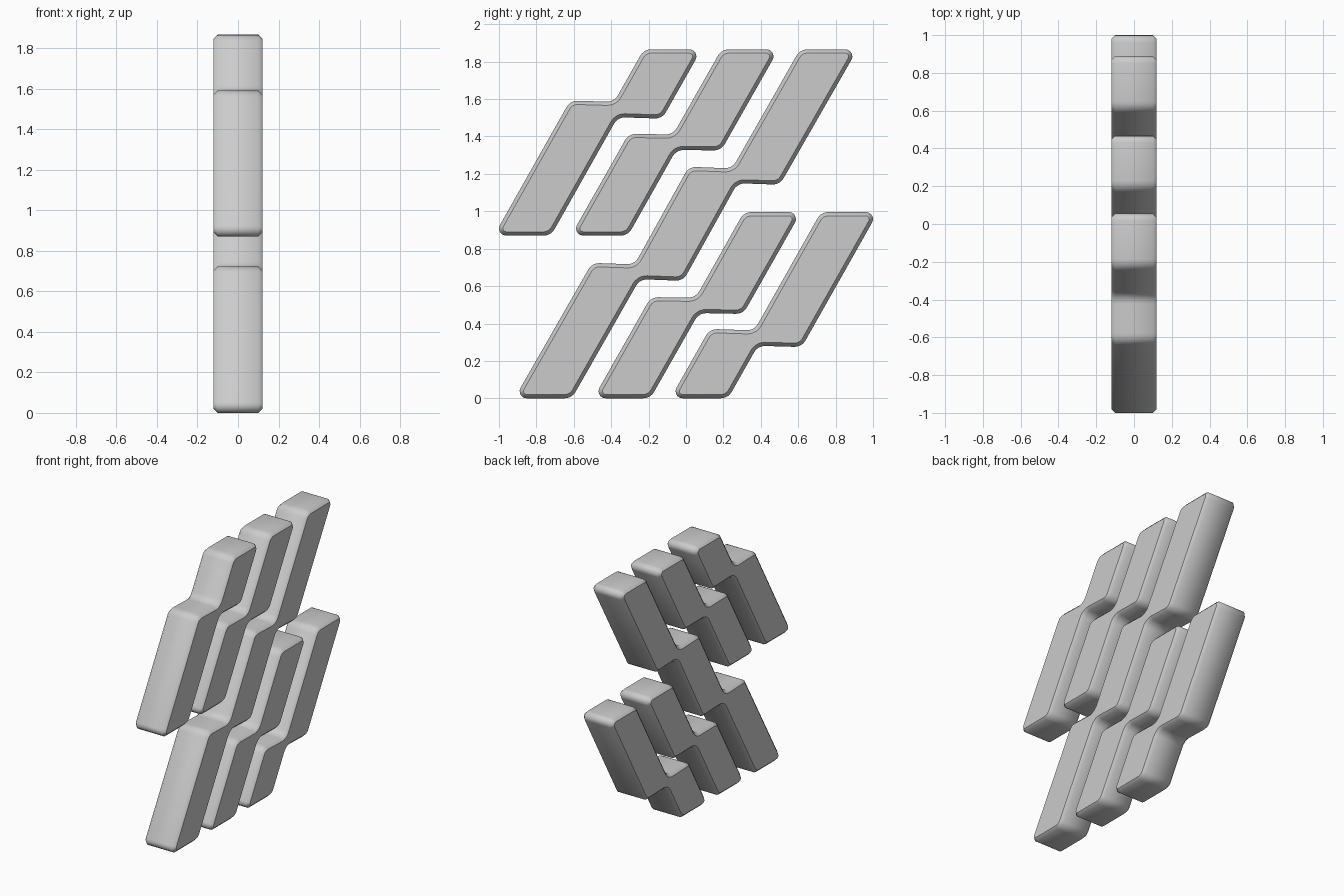
import bpy, bmesh, math
from mathutils import Vector

if "Cube" in bpy.data.objects:
    bpy.data.objects.remove(bpy.data.objects["Cube"])

HALF, CH, H = 0.12, 0.02, 1.866   # half thickness, edge chamfer, total height


def turn(pts):
    """Half turn about the middle of the emblem."""
    return [(-y, H - z) for y, z in pts]


def fillet(pts, seg=5):
    """Round every corner of a (y, z) outline with an arc."""
    out, n = [], len(pts)
    for i in range(n):
        p = Vector(pts[i])
        a = (Vector(pts[i - 1]) - p).normalized()
        b = (Vector(pts[(i + 1) % n]) - p).normalized()
        half = a.angle(b) / 2
        d = 0.065 if half < math.pi / 4 else 0.04
        r = d * math.tan(half)
        c = p + (a + b).normalized() * (d / math.cos(half))
        u, v = p + a * d - c, p + b * d - c
        sweep = u.angle(v)
        for k in range(seg + 1):
            t = k / seg
            w = (u * math.sin((1 - t) * sweep) + v * math.sin(t * sweep)) / math.sin(sweep)
            out.append(c + w.normalized() * r)
    return out


def inset(pts, d):
    """Offset a counter-clockwise outline inwards."""
    out, n = [], len(pts)
    for i in range(n):
        e1 = (pts[i] - pts[i - 1]).normalized()
        e2 = (pts[(i + 1) % n] - pts[i]).normalized()
        n1, n2 = Vector((-e1.y, e1.x)), Vector((-e2.y, e2.x))
        m = (n1 + n2).normalized()
        out.append(pts[i] + m * d / m.dot(n1))
    return out


def bar(name, corners):
    """Stepped slanted bar: flat caps, smooth chamfered rim."""
    outer = fillet(corners)
    inner = inset(outer, CH)
    bm = bmesh.new()
    rings = [[bm.verts.new((x, p.x, p.y)) for p in prof] for x, prof in (
        (-HALF, inner), (-HALF + CH, outer), (HALF - CH, outer), (HALF, inner))]
    n = len(outer)
    for lo, hi in zip(rings, rings[1:]):
        for i in range(n):
            j = (i + 1) % n
            bm.faces.new((lo[i], lo[j], hi[j], hi[i])).smooth = True
    caps = [bm.faces.new(rings[0][::-1]), bm.faces.new(rings[-1])]
    for f in caps:
        for e in f.edges:
            e.smooth = False
    bmesh.ops.recalc_face_normals(bm, faces=bm.faces)
    me = bpy.data.meshes.new(name)
    bm.to_mesh(me)
    bm.free()
    bpy.context.collection.objects.link(bpy.data.objects.new(name, me))


# Outlines in (y, z), counter-clockwise from the lower left corner
outer_bar = [(-1.027, .870), (-.722, .870), (-.365, 1.503), (-.127, 1.495),
             (.083, H), (-.225, H), (-.384, 1.585), (-.619, 1.592)]
inner_bar = [(-.615, .870), (-.310, .870), (-.052, 1.328), (.188, 1.325),
             (.495, H), (.190, H), (-.069, 1.410), (-.306, 1.415)]
half_long = [(-.917, 0), (-.610, 0), (-.247, .637), (-.015, .628),
             (.275, 1.150), (.502, 1.142)]

bar("long_centre_bar", half_long + turn(half_long))
bar("upper_outer_bar", outer_bar)
bar("upper_inner_bar", inner_bar)
bar("lower_outer_bar", turn(outer_bar))
bar("lower_inner_bar", turn(inner_bar))
